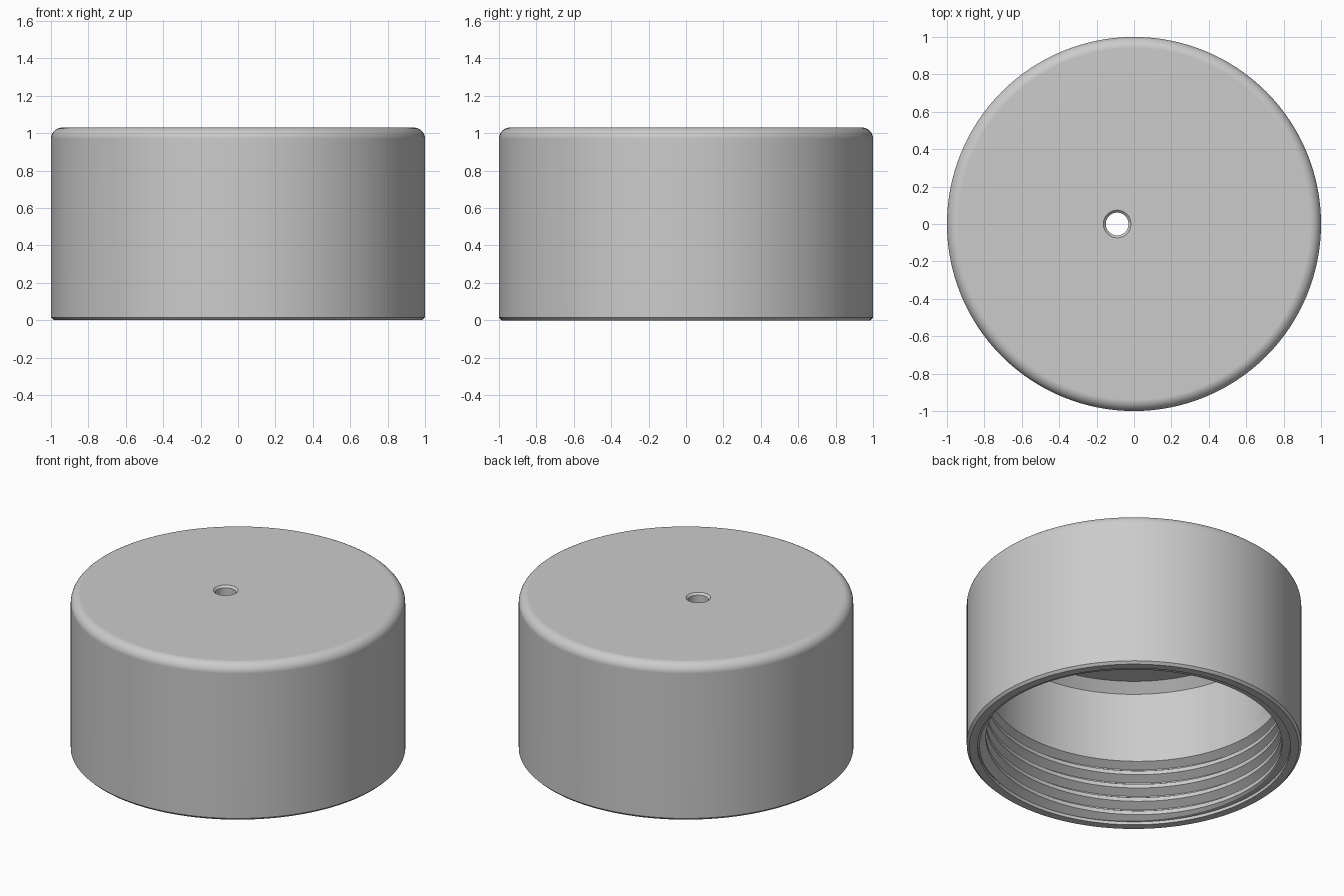
import bpy, bmesh
from math import sin, cos, pi, radians

cube = bpy.data.objects.get("Cube")
if cube:
    bpy.data.objects.remove(cube, do_unlink=True)

SEG = 128
CREST, MAJOR = 0.885, 0.935        # thread radii
PITCH, START = 0.092, 0.0415       # helix rise per turn and first groove height
ROOT, FLANK = 0.003, 0.03          # half root width and flank height
Z_LOW, Z_HIGH = 0.02, 0.56         # extent of the threaded wall
END_TURN, FADE = 4.5, 0.25         # where the groove runs out


def ring_strip(bm, columns):
    """Skin neighbouring columns of points with quads."""
    cols = [[bm.verts.new(p) for p in col] for col in columns]
    for a, b in zip(cols, cols[1:]):
        for i in range(len(a) - 1):
            bm.faces.new((a[i], b[i], b[i + 1], a[i + 1]))


def lathe(bm, profile, seg):
    angles = [2 * pi * i / seg for i in range(seg + 1)]
    ring_strip(bm, [[(r * cos(a), r * sin(a), z) for r, z in profile] for a in angles])


def finish(bm, name):
    bmesh.ops.remove_doubles(bm, verts=bm.verts, dist=0.0001)
    bmesh.ops.holes_fill(bm, edges=[e for e in bm.edges if e.is_boundary])
    bmesh.ops.recalc_face_normals(bm, faces=bm.faces)
    mesh = bpy.data.meshes.new(name)
    bm.to_mesh(mesh)
    bm.free()
    obj = bpy.data.objects.new(name, mesh)
    bpy.context.collection.objects.link(obj)
    return obj


def thread_radius(turn, z):
    """Wall radius of the helical groove at a given fraction of a turn."""
    k = round((z - START) / PITCH - turn)
    off = abs(z - START - PITCH * (k + turn))
    shape = min(1, max(0, (ROOT + FLANK - off) / FLANK))
    fade = min(1, max(0, (END_TURN - k - turn) / FADE))
    return CREST + (MAJOR - CREST) * shape * fade


def thread_column(i):
    turn = i / SEG
    a = 2 * pi * turn
    heights = [Z_LOW]
    for k in range(-1, 6):
        centre = START + PITCH * (k + turn)
        for off in (-ROOT - FLANK, -ROOT, ROOT, ROOT + FLANK):
            heights.append(min(Z_HIGH, max(Z_LOW, centre + off)))
    heights.append(Z_HIGH)
    points = [(MAJOR, Z_LOW)] + [(thread_radius(turn, z), z) for z in heights]
    return [(r * cos(a), r * sin(a), z) for r, z in points]


# Outer shell: chamfered foot, straight wall, rounded shoulder, flat top
TOP, FILLET = 1.03, 0.06
outer = [(MAJOR, Z_LOW), (MAJOR, 0), (0.985, 0), (1, 0.015)]
for i in range(9):
    a = pi / 2 * i / 8
    outer.append((1 - FILLET + FILLET * cos(a), TOP - FILLET + FILLET * sin(a)))
outer.append((0.4, TOP))

# Plain inner wall with a chamfer to the ceiling
inner = [(CREST, Z_HIGH), (CREST, 0.871), (0.828, 0.928), (0.4, 0.928)]

bm = bmesh.new()
lathe(bm, outer, SEG)
lathe(bm, inner, SEG)
ring_strip(bm, [thread_column(i) for i in range(SEG + 1)])
cap = finish(bm, "screw_cap")

# Off-centre vent hole with a countersunk rim
bm = bmesh.new()
lathe(bm, [(0.061, 0.8), (0.061, 1.017), (0.074, 1.03), (0.084, 1.04)], 48)
cutter = finish(bm, "vent_hole_cutter")
cutter.location.x = -0.09
cutter.hide_render = True
mod = cap.modifiers.new("vent_hole", 'BOOLEAN')
mod.operation = 'DIFFERENCE'
mod.solver = 'EXACT'
mod.object = cutter
bpy.context.view_layer.objects.active = cap
for o in bpy.context.selected_objects:
    o.select_set(False)
cap.select_set(True)
bpy.ops.object.modifier_apply(modifier=mod.name)
bpy.data.objects.remove(cutter, do_unlink=True)

# Plain grey plastic
grey = bpy.data.materials.new("grey_plastic")
grey.use_nodes = True
colour = (0.6, 0.6, 0.6, 1)
grey.diffuse_color = colour
grey.node_tree.nodes["Principled BSDF"].inputs["Base Color"].default_value = colour
cap.data.materials.clear()
cap.data.materials.append(grey)

# Smooth curves, with the flat top and ceiling kept flat
bpy.ops.object.shade_smooth_by_angle(angle=radians(25))
weighted = cap.modifiers.new("flat_faces", 'WEIGHTED_NORMAL')
weighted.keep_sharp = True
